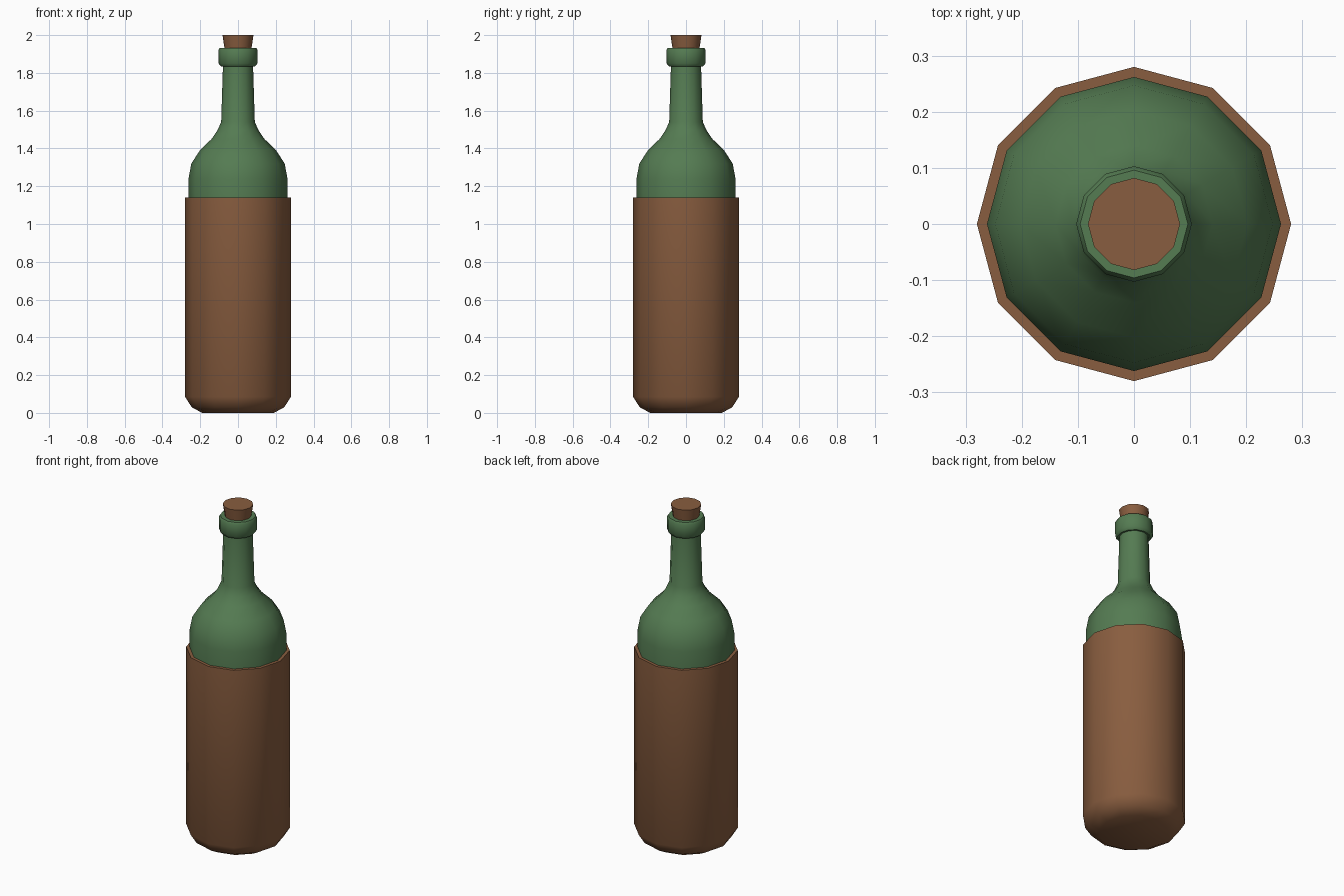
import bpy, bmesh, math

if "Cube" in bpy.data.objects:
    bpy.data.objects.remove(bpy.data.objects["Cube"])

SIDES = 12


def material(name, rgb):
    m = bpy.data.materials.new(name)
    m.diffuse_color = (*rgb, 1)
    m.use_nodes = True
    m.node_tree.nodes["Principled BSDF"].inputs["Base Color"].default_value = m.diffuse_color
    return m


def lathe(name, profile, mat):
    """Spin a (radius, height) profile around z; radius 0 makes a pole."""
    bm = bmesh.new()
    rings = []
    for r, z in profile:
        rings.append([bm.verts.new((r * math.cos(2 * math.pi * i / SIDES),
                                    r * math.sin(2 * math.pi * i / SIDES), z))
                      for i in range(SIDES)])
    for a, b in zip(rings, rings[1:]):
        for i in range(SIDES):
            j = (i + 1) % SIDES
            bm.faces.new((a[i], a[j], b[j], b[i]))
    # flat end caps
    bm.faces.new(rings[0][::-1])
    bm.faces.new(rings[-1])
    bmesh.ops.recalc_face_normals(bm, faces=bm.faces)
    mesh = bpy.data.meshes.new(name)
    bm.to_mesh(mesh)
    bm.free()
    ob = bpy.data.objects.new(name, mesh)
    bpy.context.collection.objects.link(ob)
    mesh.materials.append(mat)
    bpy.ops.object.select_all(action='DESELECT')
    ob.select_set(True)
    bpy.context.view_layer.objects.active = ob
    bpy.ops.object.shade_smooth_by_angle(angle=math.radians(42))
    return ob


green = material("green glass", (0.09, 0.2, 0.085))
brown = material("brown leather and cork", (0.25, 0.11, 0.05))

# Wrapped lower body with a rounded foot and thin top rim
lathe("wrapper", [(0.19, 0), (0.245, 0.03), (0.28, 0.085), (0.28, 1.14)], brown)

# Glass shoulder and neck
lathe("bottle", [(0.262, 1.12), (0.262, 1.24), (0.247, 1.32), (0.202, 1.39),
                 (0.14, 1.45), (0.109, 1.495), (0.089, 1.54), (0.079, 1.86)], green)

# Collar at the mouth
lathe("lip", [(0.078, 1.835), (0.09, 1.835), (0.103, 1.85), (0.103, 1.922),
              (0.096, 1.933)], green)

# Tapered stopper
lathe("cork", [(0.07, 1.92), (0.082, 2.0)], brown)
